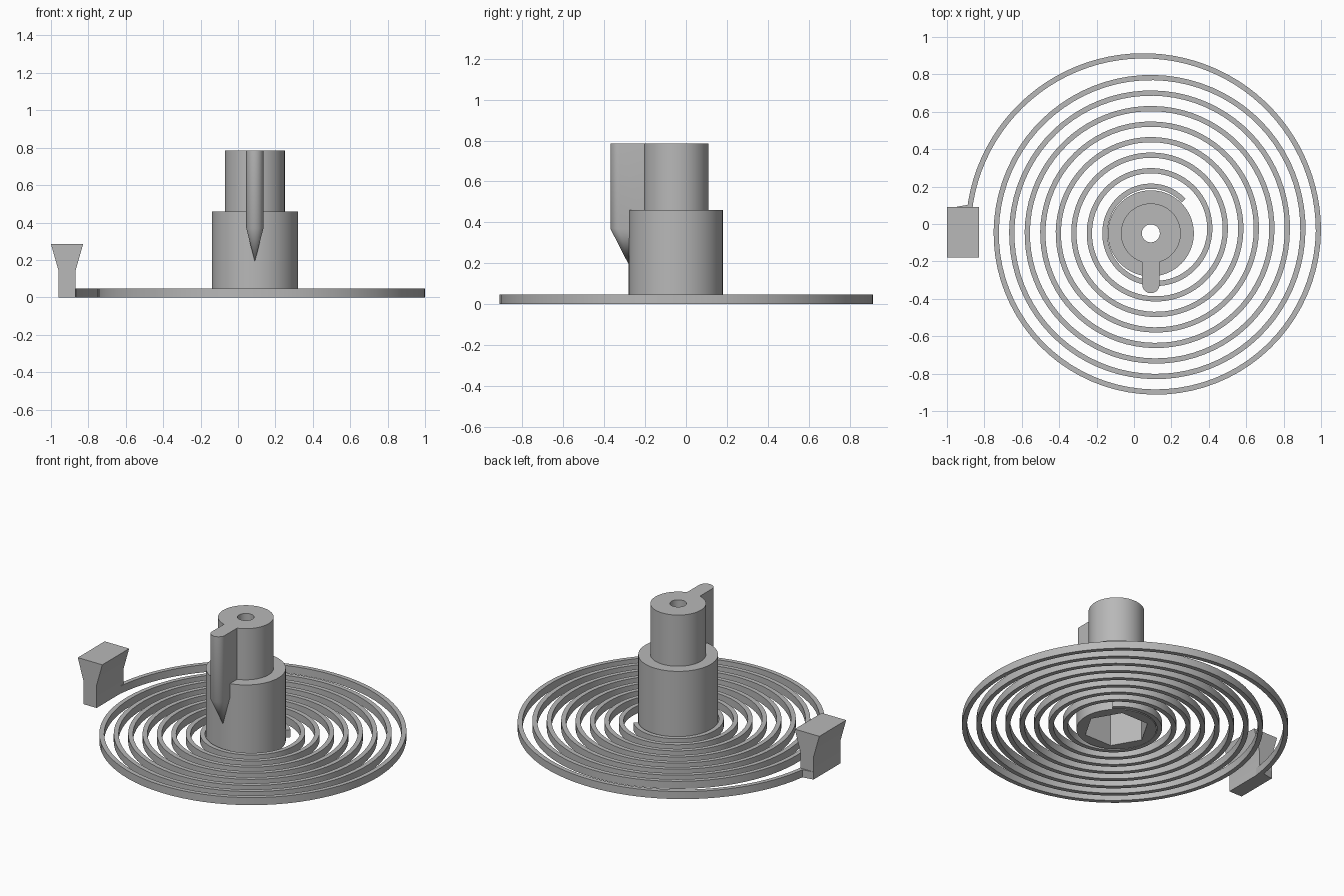
import bpy, bmesh
from math import pi, cos, sin, radians, tau

cube = bpy.data.objects.get("Cube")
if cube:
    bpy.data.objects.remove(cube, do_unlink=True)

grey = bpy.data.materials.new("plain grey")
grey.use_nodes = True
GREY = (0.48, 0.48, 0.48, 1)
grey.diffuse_color = GREY
grey.node_tree.nodes["Principled BSDF"].inputs["Base Color"].default_value = GREY

HUB_X, HUB_Y = 0.09, -0.05


def finish(name, bm):
    """Turn a bmesh into an object, smooth with sharp edges kept."""
    bmesh.ops.recalc_face_normals(bm, faces=bm.faces)
    mesh = bpy.data.meshes.new(name)
    bm.to_mesh(mesh)
    bm.free()
    mesh.materials.append(grey)
    for poly in mesh.polygons:
        poly.use_smooth = True
    mesh.set_sharp_from_angle(angle=radians(30))
    obj = bpy.data.objects.new(name, mesh)
    bpy.context.collection.objects.link(obj)
    return obj


def loft(name, rings, close_rings=False, caps=True, wrap=True):
    """Skin quads between equal-length rings of points."""
    bm = bmesh.new()
    loops = [[bm.verts.new(p) for p in ring] for ring in rings]
    pairs = list(zip(loops, loops[1:]))
    if close_rings:
        pairs.append((loops[-1], loops[0]))
    n = len(loops[0])
    for a, b in pairs:
        for i in range(n if wrap else n - 1):
            j = (i + 1) % n
            bm.faces.new((a[i], a[j], b[j], b[i]))
    if caps and not close_rings:
        bm.faces.new(loops[0])
        bm.faces.new(loops[-1])
    return finish(name, bm)


def prism(name, outline, axis, low, high):
    """Extrude a 2D outline along y or z."""
    def place(p, d):
        return (p[0], d, p[1]) if axis == "y" else (p[0], p[1], d)
    return loft(name, [[place(p, d) for p in outline] for d in (low, high)])


# Stepped hub with a bore and a hexagonal socket underneath
def hub_ring(radius, z, hexagonal=False):
    ring = []
    for i in range(96):
        a = tau * i / 96
        r = radius
        if hexagonal:
            r *= cos(pi / 6) / cos(a % (pi / 3) - pi / 6)
        ring.append((HUB_X + r * cos(a), HUB_Y + r * sin(a), z))
    return ring


SOCKET, SOCKET_TOP, STEP, TOP = 0.19, 0.3, 0.46, 0.785
loft("hub", [
    hub_ring(SOCKET, 0, True), hub_ring(0.23, 0),
    hub_ring(0.23, STEP), hub_ring(0.16, STEP),
    hub_ring(0.16, TOP), hub_ring(0.048, TOP),
    hub_ring(0.048, SOCKET_TOP), hub_ring(SOCKET, SOCKET_TOP, True),
], close_rings=True)

# Round-nosed pointer fin, tapering to a point against the hub
FIN_R = 0.046
outline = [(HUB_X + FIN_R * cos(pi + pi * i / 24),
            -0.324 + FIN_R * sin(pi + pi * i / 24)) for i in range(25)]
outline = [(HUB_X - FIN_R, -0.2)] + outline + [(HUB_X + FIN_R, -0.2)]
bm = bmesh.new()
top = [bm.verts.new((x, y, TOP)) for x, y in outline]
low = [bm.verts.new((x, y, 0.37)) for x, y in outline]
tip = bm.verts.new((HUB_X, -0.278, 0.19))
bm.faces.new(top)
for i in range(len(outline)):
    j = (i + 1) % len(outline)
    bm.faces.new((top[i], top[j], low[j], low[i]))
    bm.faces.new((low[i], low[j], tip))
finish("pointer_fin", bm)

# Flat spiral spring, ending in a wider half-circle arc
PITCH, HALF_W, HEIGHT = 0.083, 0.014, 0.048
sections = []


def add_section(cx, cy, r, a):
    edges = [(cx + (r + d) * cos(a), cy + (r + d) * sin(a))
             for d in (-HALF_W, HALF_W)]
    (ix, iy), (ox, oy) = edges
    sections.append([(ix, iy, 0), (ox, oy, 0), (ox, oy, HEIGHT), (ix, iy, HEIGHT)])


TURNS, STEPS = 8, 80
for i in range(STEPS // 8, TURNS * STEPS):
    t = i / STEPS
    add_section(0.104, -0.037, 0.218 + PITCH * t, tau * t)
for i in range(49):
    add_section(0.05, -0.037, 0.936, radians(174) * i / 48)
loft("spiral_spring", sections)

# Flared end block with the small wedge that meets the spring
prism("end_block", [(-0.96, 0), (-0.868, 0), (-0.868, 0.145), (-0.828, 0.285),
                    (-1, 0.285), (-0.96, 0.145)], "y", -0.18, 0.09)
prism("spring_wedge", [(-0.96, 0.09), (-0.868, 0.09), (-0.875, 0.105)],
      "z", 0, HEIGHT)
